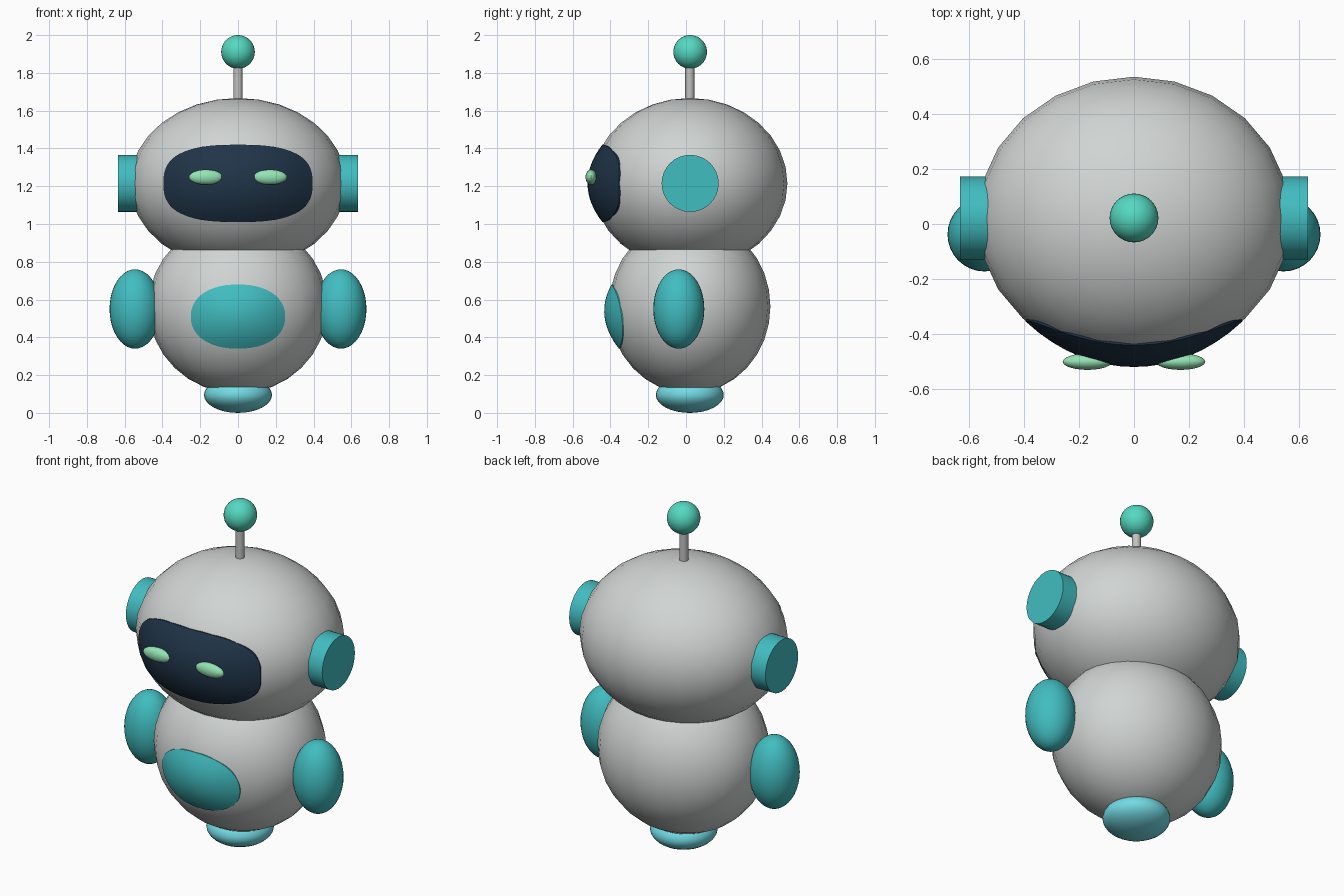
import bpy, bmesh, math
from mathutils import Vector, Matrix

if "Cube" in bpy.data.objects:
    bpy.data.objects.remove(bpy.data.objects["Cube"])


def colour(name, r, g, b):
    m = bpy.data.materials.new(name)
    m.diffuse_color = (r, g, b, 1)
    m.use_nodes = True
    m.node_tree.nodes["Principled BSDF"].inputs["Base Color"].default_value = m.diffuse_color
    return m


GREY = colour("light_grey", 0.63, 0.66, 0.645)
ROD = colour("rod_grey", 0.53, 0.54, 0.53)
TEAL = colour("teal", 0.053, 0.51, 0.53)
NAVY = colour("dark_navy", 0.014, 0.034, 0.064)
MINT = colour("mint_green", 0.09, 0.69, 0.53)
GLOW = colour("pale_green", 0.30, 0.77, 0.46)
AQUA = colour("pale_aqua", 0.17, 0.70, 0.77)


def finish(bm, name, mat):
    bmesh.ops.recalc_face_normals(bm, faces=bm.faces)
    me = bpy.data.meshes.new(name)
    bm.to_mesh(me)
    bm.free()
    me.materials.append(mat)
    ob = bpy.data.objects.new(name, me)
    bpy.context.collection.objects.link(ob)
    bpy.ops.object.select_all(action='DESELECT')
    ob.select_set(True)
    bpy.context.view_layer.objects.active = ob
    bpy.ops.object.shade_smooth_by_angle(angle=math.radians(35))
    return ob


def ellipsoid(name, mat, centre, radii, segs=24, rings=16):
    bm = bmesh.new()
    mtx = Matrix.Translation(centre) @ Matrix.Diagonal((*radii, 1))
    bmesh.ops.create_uvsphere(bm, u_segments=segs, v_segments=rings, radius=1, matrix=mtx)
    return finish(bm, name, mat)


def cylinder(name, mat, centre, radius, depth, rot=Matrix.Identity(4), segs=32):
    bm = bmesh.new()
    bmesh.ops.create_cone(bm, cap_ends=True, segments=segs, radius1=radius, radius2=radius,
                          depth=depth, matrix=Matrix.Translation(centre) @ rot)
    return finish(bm, name, mat)


def front_panel(name, mat, centre, radii, mid_z, half_w, half_h, power, bulge, segs=64, rings=8):
    """Rounded panel that hugs the front of an ellipsoid, with a skirt sunk into it."""
    bm = bmesh.new()
    c = Vector(centre)

    def point(x, z, scale):
        u, w = x / radii[0], (z - c.z) / radii[2]
        v = -math.sqrt(max(0, 1 - u * u - w * w))
        return c + Vector((x, v * radii[1] * scale, (z - c.z)))

    hub = bm.verts.new(point(0, mid_z, 1.004 + bulge))
    prev = None
    for k in range(1, rings + 2):
        r = min(k / rings, 1)
        scale = 1.004 + bulge * (1 - r * r) if k <= rings else 0.97
        ring = []
        for i in range(segs):
            a = 2 * math.pi * i / segs
            ca, sa = math.cos(a), math.sin(a)
            x = half_w * r * math.copysign(abs(ca) ** (2 / power), ca)
            z = mid_z + half_h * r * math.copysign(abs(sa) ** (2 / power), sa)
            ring.append(bm.verts.new(point(x, z, scale)))
        for i in range(segs):
            j = (i + 1) % segs
            if prev is None:
                bm.faces.new((hub, ring[i], ring[j]))
            else:
                bm.faces.new((prev[i], ring[i], ring[j], prev[j]))
        prev = ring
    ob = finish(bm, name, mat)
    # make the open panel face forward
    if ob.data.polygons[0].normal.y > 0:
        ob.data.flip_normals()
    return ob


# Head and body
HEAD_C, HEAD_R = (0, 0.02, 1.215), (0.572, 0.517, 0.452)
BODY_C, BODY_R = (0, 0.02, 0.563), (0.474, 0.427, 0.46)
ellipsoid("head", GREY, HEAD_C, HEAD_R)
ellipsoid("body", GREY, BODY_C, BODY_R)

# Face screen and belly panel
front_panel("face_screen", NAVY, HEAD_C, HEAD_R, 1.215, 0.395, 0.205, 2.7, 0.043)
front_panel("belly_panel", TEAL, BODY_C, BODY_R, 0.51, 0.25, 0.17, 2.2, 0.06)

# Foot
ellipsoid("foot", AQUA, (0, 0.02, 0.095), (0.18, 0.18, 0.095), 32, 16)

# Paired eyes, ears and arms
TURN = Matrix.Rotation(math.pi / 2, 4, 'Y')
for side, s in (("left", -1), ("right", 1)):
    ellipsoid(side + "_eye", GLOW, (s * 0.17, -0.502, 1.248), (0.09, 0.03, 0.04))
    cylinder(side + "_ear", TEAL, (s * 0.5425, 0.022, 1.215), 0.151, 0.185, TURN)
    ellipsoid(side + "_arm", TEAL, (s * 0.545, -0.038, 0.55), (0.135, 0.135, 0.21), 32, 20)

# Antenna
cylinder("antenna_rod", ROD, (0, 0.02, 1.735), 0.024, 0.25, segs=16)
ellipsoid("antenna_ball", MINT, (0, 0.022, 1.911), (0.089, 0.089, 0.089), 32, 20)
